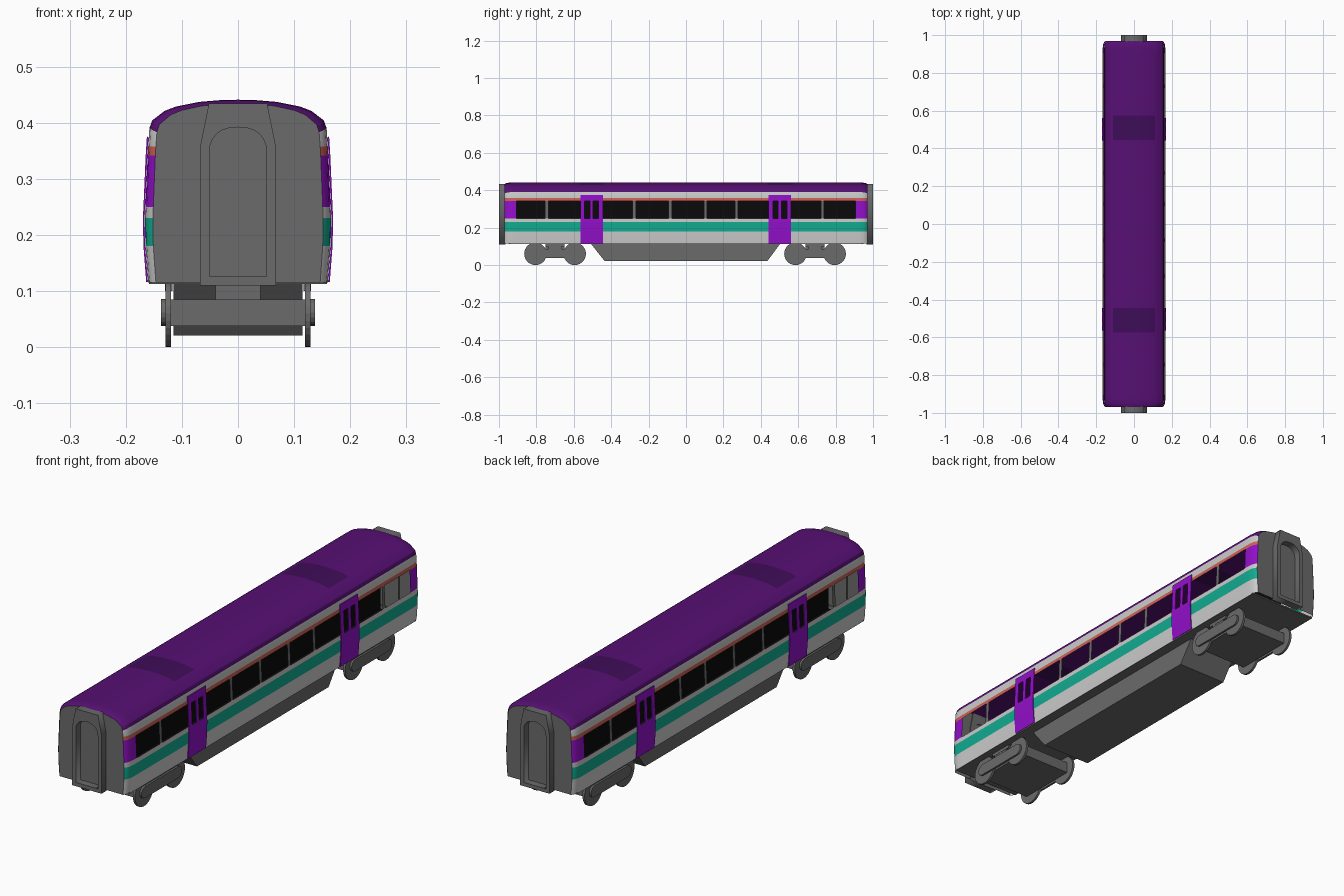
import bpy, bmesh, math
from mathutils import Matrix

if "Cube" in bpy.data.objects:
    bpy.data.objects.remove(bpy.data.objects["Cube"])

# ---- flat colours
COLORS = {
    "light_grey": (0.60, 0.60, 0.60), "teal": (0.006, 0.41, 0.28),
    "salmon": (0.62, 0.12, 0.09), "bright_purple": (0.29, 0.005, 0.59),
    "roof_purple": (0.095, 0.005, 0.175), "hatch_purple": (0.05, 0.004, 0.10),
    "mid_grey": (0.145, 0.145, 0.145), "black": (0.003, 0.003, 0.003),
}
NAMES = list(COLORS)
MATS = {}
for n, c in COLORS.items():
    MATS[n] = bpy.data.materials.new(n)
    MATS[n].diffuse_color = (*c, 1)


def finish(name, bm, colors, recalc=True):
    if recalc:
        bmesh.ops.recalc_face_normals(bm, faces=bm.faces)
    me = bpy.data.meshes.new(name)
    bm.to_mesh(me)
    bm.free()
    for c in colors:
        me.materials.append(MATS[c])
    ob = bpy.data.objects.new(name, me)
    bpy.context.collection.objects.link(ob)
    return ob


def box(name, x0, x1, y0, y1, z0, z1, color="mid_grey"):
    bm = bmesh.new()
    m = Matrix.Translation(((x0 + x1) / 2, (y0 + y1) / 2, (z0 + z1) / 2)) @ \
        Matrix.Diagonal((x1 - x0, y1 - y0, z1 - z0, 1))
    bmesh.ops.create_cube(bm, size=1, matrix=m)
    return finish(name, bm, [color])


def prism(name, pts, x0, x1, color="mid_grey"):
    """Side outline of (y, z) points extruded along x."""
    bm = bmesh.new()
    f = bm.faces.new([bm.verts.new((x0, y, z)) for y, z in pts])
    r = bmesh.ops.extrude_face_region(bm, geom=[f])
    bmesh.ops.translate(bm, vec=(x1 - x0, 0, 0),
                        verts=[v for v in r["geom"] if isinstance(v, bmesh.types.BMVert)])
    return finish(name, bm, [color])


# ---- layout along the car
DOORS = (-0.505, 0.502)
DOOR_HALF = 0.06
DOOR_WIN = ((-0.038, -0.009), (0.009, 0.038))
PILLARS = (-0.745, -0.277, -0.085, 0.104, 0.27, 0.73)
PROFILE = [(.160, .115), (.165, .18), (.166, .23), (.165, .25), (.161, .342), (.160, .358),
           (.158, .39), (.153, .404), (.131, .421), (.11, .429), (.07, .437), (.035, .44)]
SECTION = PROFILE + [(0, .441)] + [(-x, z) for x, z in reversed(PROFILE)]
ROWS = ["light_grey", "teal", "light_grey", "window", "salmon", "light_grey"]

cuts = {s * v for s in (1, -1) for v in (.97, .963, .95, .93, .905, .445, .575)}
cuts |= {p + d for p in PILLARS for d in (-.009, .009)}
for d in DOORS:
    cuts |= {d - DOOR_HALF, d + DOOR_HALF}
    cuts |= {d + w for pair in DOOR_WIN for w in pair}
YS = sorted(cuts)


def window_color(y):
    """Colour of the window band at y, None where it is open."""
    if abs(y) > .905:
        return "bright_purple"
    for d in DOORS:
        if abs(y - d) < DOOR_HALF:
            hole = any(a < y - d < b for a, b in DOOR_WIN)
            return None if hole else "bright_purple"
    if any(abs(y - p) < .009 for p in PILLARS):
        return "mid_grey"
    return None


# ---- body shell: lofted section with striped rows and open windows
bm = bmesh.new()
TAPER = {.97: (.915, .007), .963: (.955, .004), .95: (.985, .001)}
rings = []
for y in YS:
    sx, dz = TAPER.get(abs(y), (1, 0))
    rings.append([bm.verts.new((x * sx, y, z - (dz if z > .38 else 0))) for x, z in SECTION])
n = len(SECTION) - 1
for a, b, ra, rb in zip(YS, YS[1:], rings, rings[1:]):
    ym = (a + b) / 2
    for k in range(n):
        i = min(k, n - 1 - k)
        if i < len(ROWS):
            col = window_color(ym) if ROWS[i] == "window" else ROWS[i]
        else:
            hatch = .445 < abs(ym) < .575 and i >= 9
            col = "hatch_purple" if hatch else "roof_purple"
        if col:
            f = bm.faces.new((ra[k], rb[k], rb[k + 1], ra[k + 1]))
            f.material_index = NAMES.index(col)
for r in (rings[0], rings[-1]):
    bm.faces.new(r).material_index = NAMES.index("mid_grey")
body = finish("body_shell", bm, NAMES)
bpy.context.view_layer.objects.active = body
body.select_set(True)
bpy.ops.object.shade_smooth_by_angle(angle=math.radians(28))
body.select_set(False)

# ---- floor and dark interior
box("floor_pan", -.159, .159, -.95, .95, .113, .119)
box("interior_floor", -.157, .157, -.94, .94, .122, .126, "black")
box("interior_partition", -.002, .002, -.94, .94, .126, .36, "black")


# ---- doors: thin plates following the wall, with two open panes
def wall_x(z):
    for (xa, za), (xb, zb) in zip(PROFILE, PROFILE[1:]):
        if za <= z <= zb:
            return xa + (xb - xa) * (z - za) / (zb - za)


for side, s in (("right", 1), ("left", -1)):
    for end, d in (("front", DOORS[0]), ("rear", DOORS[1])):
        bm = bmesh.new()
        ys = [-DOOR_HALF, *DOOR_WIN[0], *DOOR_WIN[1], DOOR_HALF]
        zs = [.116, .18, .23, .25, .342, .375]
        g = [[bm.verts.new((s * (wall_x(z) + .002), d + y, z)) for z in zs] for y in ys]
        for i in range(len(ys) - 1):
            for j in range(len(zs) - 1):
                if not (i in (1, 3) and j == 3):
                    bm.faces.new((g[i][j], g[i + 1][j], g[i + 1][j + 1], g[i][j + 1]))
        ob = finish(f"{side}_{end}_door", bm, ["bright_purple"])
        mod = ob.modifiers.new("thickness", "SOLIDIFY")
        mod.thickness, mod.offset = .003, 0

# ---- end gangways: frame outline with an arched opening
outer = [(-.068, .11), (.068, .11), (.068, .355), (.052, .434), (-.052, .434), (-.068, .355)]
arch = [(-.051, .126), (.051, .126)]
for k in range(13):
    t = math.pi * k / 12
    c, q = math.cos(t), math.sin(t)
    arch.append((.051 * math.copysign(abs(c) ** .85, c), .345 + .047 * q ** .85 if q > 1e-6 else .345))
for end, s in (("front", -1), ("rear", 1)):
    cu = bpy.data.curves.new(end + "_gangway", "CURVE")
    cu.dimensions, cu.fill_mode, cu.extrude = "2D", "BOTH", .017
    for pts in (outer, arch):
        sp = cu.splines.new("POLY")
        sp.points.add(len(pts) - 1)
        for p, (x, z) in zip(sp.points, pts):
            p.co = (x, z, 0, 1)
        sp.use_cyclic_u = True
    cu.materials.append(MATS["mid_grey"])
    ob = bpy.data.objects.new(end + "_gangway", cu)
    ob.rotation_euler = (math.pi / 2, 0, 0)
    ob.location = (0, s * .983, 0)
    bpy.context.collection.objects.link(ob)

# ---- equipment trough under the floor
prism("underfloor_trough", [(-.51, .116), (-.435, .021), (.435, .021), (.505, .116)], -.115, .115)

# ---- bogies
for end, c in (("front", -.70), ("rear", .69)):
    box(end + "_bogie_frame", -.119, .119, c - .13, c + .13, .038, .085)
    box(end + "_bogie_bolster", -.04, .04, c - .05, c + .05, .084, .115)
    for side, s in (("right", 1), ("left", -1)):
        pill = []
        for k in range(18):
            t = -math.pi / 2 + math.pi * (k % 9) / 8 + (math.pi if k > 8 else 0)
            off = .11 if k < 9 else -.11
            pill.append((c + off + .024 * math.cos(t), .062 + .024 * math.sin(t)))
        prism(f"{end}_{side}_side_frame", pill, s * .128, s * .137)
        box(f"{end}_{side}_spring", *sorted((s * .117, s * .13)), c - .05, c + .05, .1, .116)
        box(f"{end}_{side}_spring_post", *sorted((s * .119, s * .129)), c - .035, c + .035, .08, .102)
        for label, dy in (("leading", -.105), ("trailing", .105)):
            wheel = [(c + dy + .06 * math.cos(2 * math.pi * k / 28),
                      .06 + .06 * math.sin(2 * math.pi * k / 28)) for k in range(28)]
            prism(f"{end}_{side}_{label}_wheel", wheel, s * .119, s * .129)

for m in bpy.data.materials:
    if m.users and not m.is_grease_pencil:
        m.use_nodes = True
        m.node_tree.nodes["Principled BSDF"].inputs["Base Color"].default_value = m.diffuse_color
